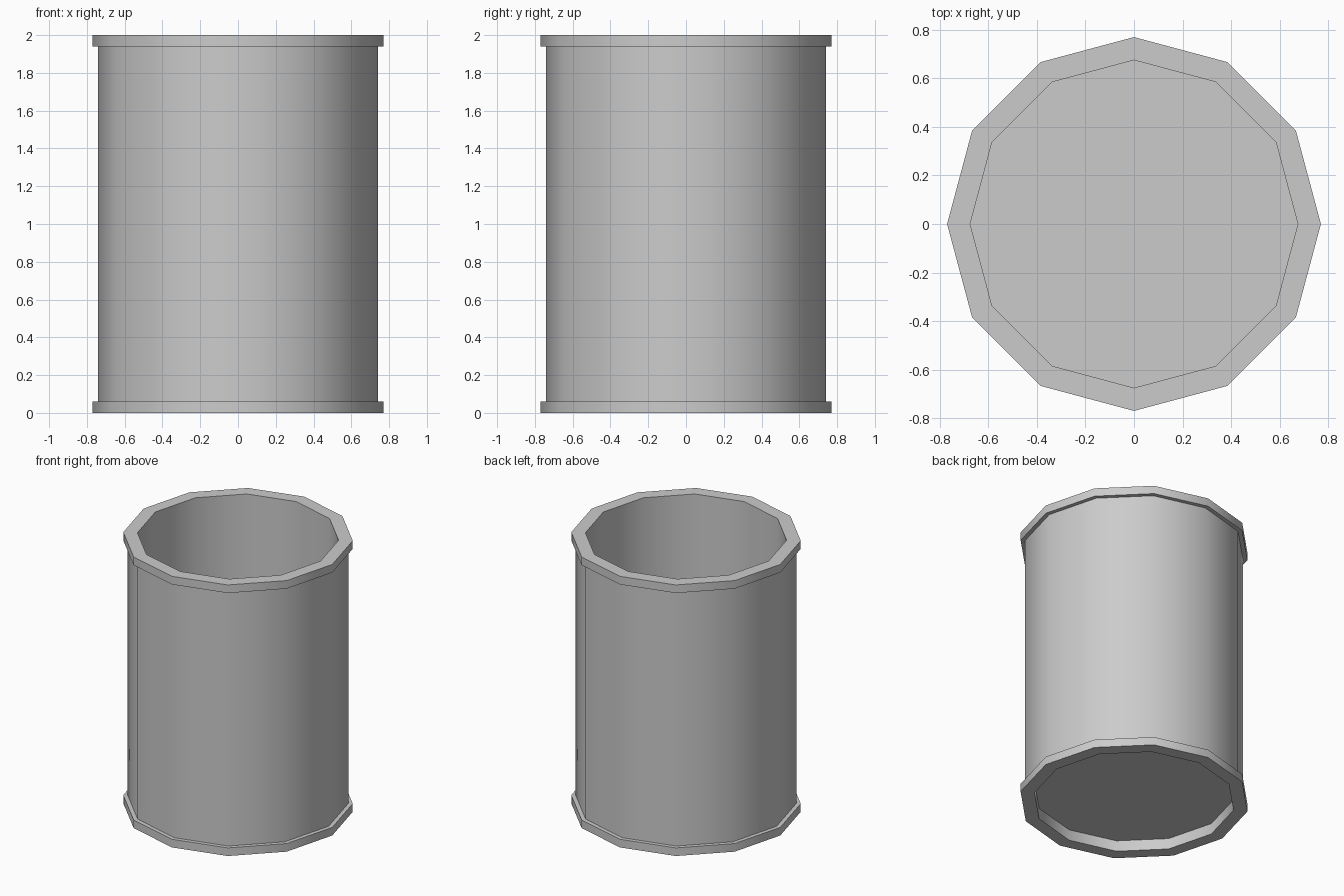
import bpy
import bmesh
from math import cos, sin, pi, radians

if "Cube" in bpy.data.objects:
    bpy.data.objects.remove(bpy.data.objects["Cube"])

SIDES = 12


def lathe(name, profile, closed):
    """Spin an (r, z) profile around z; capped ends if the profile is open."""
    bm = bmesh.new()
    rings = []
    for r, z in profile:
        rings.append([bm.verts.new((r * cos(2 * pi * i / SIDES),
                                    r * sin(2 * pi * i / SIDES), z))
                      for i in range(SIDES)])
    pairs = list(zip(rings, rings[1:]))
    if closed:
        pairs.append((rings[-1], rings[0]))
    else:
        bm.faces.new(rings[0])
        bm.faces.new(rings[-1])
    for a, b in pairs:
        for i in range(SIDES):
            j = (i + 1) % SIDES
            bm.faces.new((a[i], a[j], b[j], b[i]))
    bmesh.ops.recalc_face_normals(bm, faces=bm.faces)
    mesh = bpy.data.meshes.new(name)
    bm.to_mesh(mesh)
    bm.free()
    obj = bpy.data.objects.new(name, mesh)
    bpy.context.collection.objects.link(obj)
    # Smooth around the barrel, sharp at the rims
    bpy.ops.object.select_all(action='DESELECT')
    bpy.context.view_layer.objects.active = obj
    obj.select_set(True)
    bpy.ops.object.shade_smooth_by_angle(angle=radians(40))
    return obj


R_IN, R_BODY, R_RIM = 0.675, 0.74, 0.77
RIM_H, HEIGHT = 0.06, 2.0
FLOOR_LOW, FLOOR_TOP = 0.08, 0.10

# One solid shell: outer wall with rims, open cavity and recessed underside
lathe("barrel_shell", [
    (R_IN, FLOOR_LOW), (R_IN, 0), (R_RIM, 0), (R_RIM, RIM_H),
    (R_BODY, RIM_H), (R_BODY, HEIGHT - RIM_H),
    (R_RIM, HEIGHT - RIM_H), (R_RIM, HEIGHT),
    (R_IN, HEIGHT), (R_IN, FLOOR_TOP),
], closed=False)
